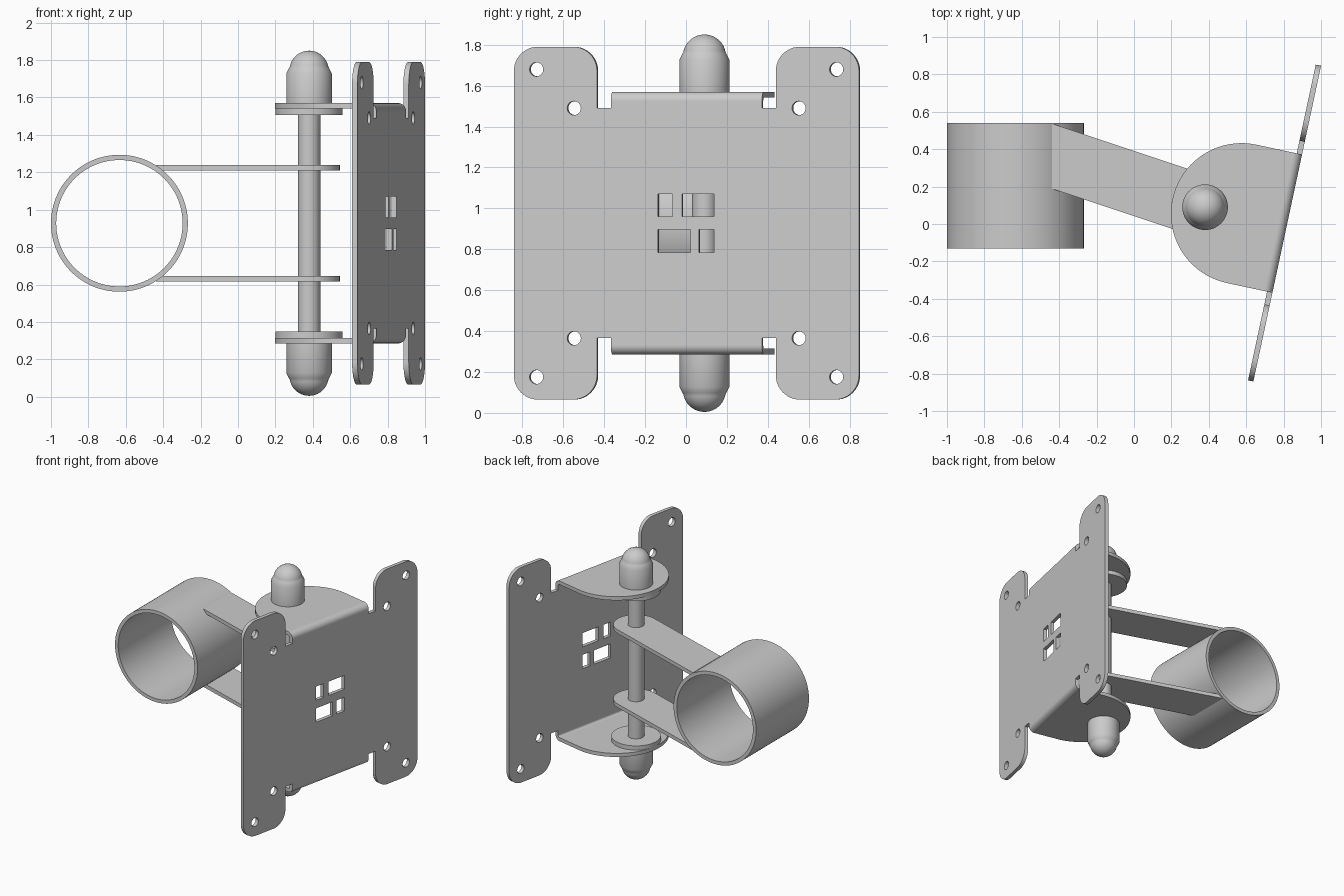
import bpy, bmesh
from math import sin, cos, pi, radians, atan2
from mathutils import Matrix, Vector

if "Cube" in bpy.data.objects:
    bpy.data.objects.remove(bpy.data.objects["Cube"])

MID = 0.9275                       # height of the horizontal symmetry plane
T = 0.029                          # sheet thickness
TILT = radians(12.1)
U = Vector((sin(TILT), cos(TILT), 0))      # along the plate
N = Vector((cos(TILT), -sin(TILT), 0))     # out of the plate
Z = Vector((0, 0, 1))
PLATE = Vector((0.805, 0.005, 0))
ROD = Vector((0.38, 0.09))


def frame(a, b, origin):
    return Matrix.Translation(origin) @ Matrix((a, b, a.cross(b))).transposed().to_4x4()


def arc(cx, cy, r, a0, a1, n=12):
    return [(cx + r * cos(a0 + (a1 - a0) * i / n), cy + r * sin(a0 + (a1 - a0) * i / n))
            for i in range(n + 1)]


def circle(cx, cy, r, n=32):
    return arc(cx, cy, r, 0, 2 * pi, n)[:-1]


def rect(x0, x1, y0, y1):
    return [(x0, y0), (x1, y0), (x1, y1), (x0, y1)]


def finish(ob, mirror):
    bm = bmesh.new()
    bm.from_mesh(ob.data)
    bmesh.ops.remove_doubles(bm, verts=bm.verts, dist=1e-5)
    bmesh.ops.recalc_face_normals(bm, faces=bm.faces)
    bm.to_mesh(ob.data)
    bm.free()
    ob.location.z = MID
    bpy.ops.object.select_all(action='DESELECT')
    ob.select_set(True)
    bpy.context.view_layer.objects.active = ob
    bpy.ops.object.shade_smooth_by_angle(angle=radians(30))
    if mirror:
        m = ob.modifiers.new("mirror", 'MIRROR')
        m.use_axis = (False, False, True)
        m.use_mirror_merge = False


def extrude(name, loops, depth, matrix, mirror=False):
    """Extrude an outline (with optional hole loops) evenly about its plane."""
    cu = bpy.data.curves.new(name, 'CURVE')
    cu.dimensions, cu.fill_mode, cu.extrude = '2D', 'BOTH', depth / 2
    for pts in loops:
        sp = cu.splines.new('POLY')
        sp.points.add(len(pts) - 1)
        for p, (x, y) in zip(sp.points, pts):
            p.co = (x, y, 0, 1)
        sp.use_cyclic_u = True
    ob = bpy.data.objects.new(name, cu)
    bpy.context.collection.objects.link(ob)
    bpy.ops.object.select_all(action='DESELECT')
    ob.select_set(True)
    bpy.context.view_layer.objects.active = ob
    bpy.ops.object.convert(target='MESH')
    ob = bpy.context.view_layer.objects.active
    ob.data.transform(matrix)
    finish(ob, mirror)


def lathe(name, profile, mirror=False):
    """Turn a (radius, z) profile about the rod axis."""
    bm = bmesh.new()
    vs = [bm.verts.new((r, 0, z)) for r, z in profile]
    es = [bm.edges.new(p) for p in zip(vs, vs[1:])]
    bmesh.ops.spin(bm, geom=vs + es, axis=(0, 0, 1), cent=(0, 0, 0), angle=2 * pi, steps=48)
    me = bpy.data.meshes.new(name)
    bm.to_mesh(me)
    bm.free()
    me.transform(Matrix.Translation(ROD.to_3d()))
    ob = bpy.data.objects.new(name, me)
    bpy.context.collection.objects.link(ob)
    finish(ob, mirror)


# pipe collar, axis along y
extrude("pipe_collar", [circle(0, 0, 0.366, 96), circle(0, 0, 0.338, 96)], 0.67,
        frame(Vector((1, 0, 0)), Z, (-0.634, 0.205, 0)))

# pair of arms from the collar to the rod
d = (Vector((-0.43, 0.36)) - ROD).normalized()
p = Vector((-d.y, d.x)) * -0.165
a = atan2(p.y, p.x)
outline = arc(ROD.x, ROD.y, 0.165, a, a - pi, 24)
for s in (-1, 1):
    q = ROD + s * p
    q += d * ((-0.438 - q.x) / d.x)
    outline.append(tuple(q))
extrude("arm", [outline], 0.03, Matrix.Translation((0, 0, 0.2975)), True)

# mounting plate: a quarter outline mirrored to all four corners, plus holes
H = 0.8625
quarter = ([(0.378, 0.598), (0.378, 0.5625), (0.447, 0.5625)]
           + arc(0.567, H - 0.12, 0.12, pi, pi / 2) + arc(0.743, H - 0.12, 0.12, pi / 2, 0))
half = quarter + [(x, -y) for x, y in reversed(quarter)]
loops = [half + [(-x, -y) for x, y in half]]
for sx in (-1, 1):
    for sz in (-1, 1):
        loops += [circle(sx * 0.75, sz * 0.752, 0.034), circle(sx * 0.562, sz * 0.5625, 0.034)]
loops += [rect(-0.143, -0.07, 0.032, 0.143), rect(-0.022, 0.138, 0.032, 0.143),
          rect(-0.143, 0.02, -0.143, -0.032), rect(0.062, 0.138, -0.143, -0.032)]
extrude("mounting_plate", loops, T, frame(U, Z, PLATE))

# rounded bends and semicircular flanges at top and bottom
h, top = T / 2, 0.6425
cn, cz = h - 0.0445, top - 0.0445
extrude("flange_bend", [arc(cn, cz, 0.0445, 0, pi / 2) + arc(cn, cz, 0.0445 - T, pi / 2, 0)],
        0.756, frame(N, Z, PLATE))
bpy.context.object.modifiers.new("mirror", 'MIRROR').use_axis = (False, False, True)
extrude("flange", [[(cn, -0.378), (cn, 0.378)] + arc(-0.235, 0, 0.378, pi / 2, 3 * pi / 2, 40)],
        T, frame(N, U, PLATE + Z * (top - h)), True)

# rod, washers and domed nuts
lathe("rod", [(0, -0.65), (0.06, -0.65), (0.06, 0.65), (0, 0.65)])
lathe("washer", [(0.05, 0.58), (0.18, 0.58), (0.18, top - T), (0.05, top - T)], True)
dome = arc(0, 0.8175, 0.105, radians(10), pi / 2, 12)
lathe("domed_nut", [(0, top), (0.122, top), (0.122, 0.80), (0.107, 0.83)] + dome, True)
